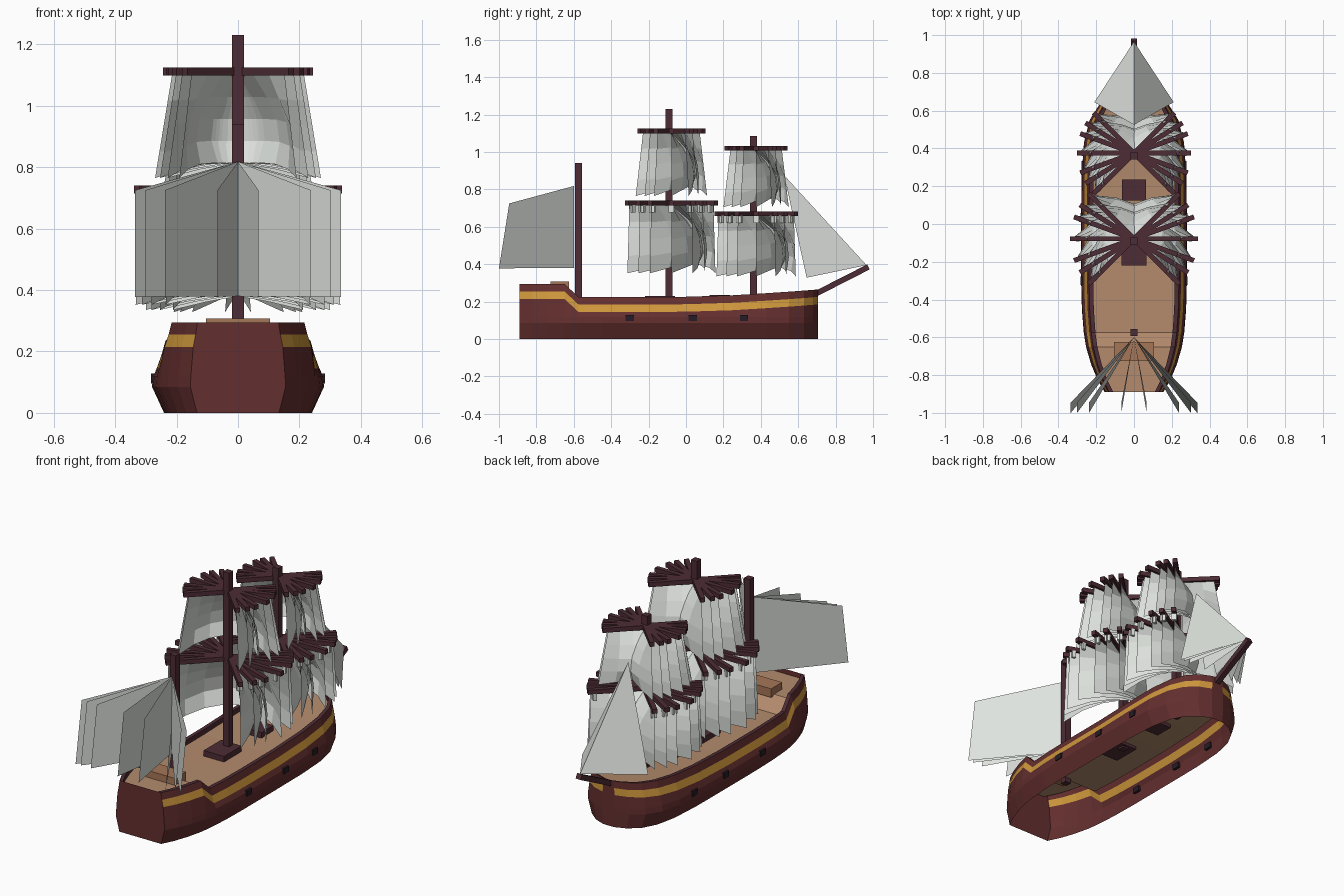
import bpy, bmesh
from math import sin, cos, pi, radians
from mathutils import Matrix, Vector

if "Cube" in bpy.data.objects:
    bpy.data.objects.remove(bpy.data.objects["Cube"])


def mat(name, rgb):
    m = bpy.data.materials.new(name)
    m.diffuse_color = (*[(c / 255) ** 2.2 for c in rgb], 1)
    m.use_nodes = True
    m.node_tree.nodes["Principled BSDF"].inputs["Base Color"].default_value = m.diffuse_color
    return m


MAROON = mat("maroon_planks", (100, 50, 50))
DARK = mat("dark_wood", (78, 48, 56))
PORT = mat("port_black", (42, 34, 42))
GOLD = mat("gold_trim", (205, 150, 62))
DECK = mat("deck_wood", (178, 138, 108))
HATCH = mat("hatch_wood", (165, 118, 88))
SAIL = mat("sail_cloth", (222, 226, 221))


def finish(name, bm, mats):
    me = bpy.data.meshes.new(name)
    bm.to_mesh(me)
    bm.free()
    for m in mats:
        me.materials.append(m)
    ob = bpy.data.objects.new(name, me)
    bpy.context.collection.objects.link(ob)
    return ob


def add_box(bm, centre, size, rot=Matrix()):
    m = rot @ Matrix.Translation(centre) @ Matrix.Diagonal((*size, 1))
    bmesh.ops.create_cube(bm, size=1, matrix=m)


def box(name, centre, size, m):
    bm = bmesh.new()
    add_box(bm, centre, size)
    return finish(name, bm, [m])


# Hull: open-bottomed shell lofted through stations (y, half width, rail height)
STATIONS = [(-.89, .155, .295), (-.82, .195, .295), (-.74, .228, .295), (-.65, .254, .295),
            (-.575, .266, .225), (-.45, .276, .225), (-.3, .28, .225), (0, .28, .226),
            (.25, .278, .234), (.43, .265, .245), (.55, .235, .253), (.63, .185, .259),
            (.68, .115, .263), (.705, .04, .265)]


def section(y, w, top):
    inner = max(w * .85 - .022, .008)
    half = [(w * .86, 0), (w, .085), (w * .99, .118), (w * .94, top - .08),
            (w * .89, top - .04), (w * .85, top), (inner, top), (inner, top - .028)]
    return [Vector((x, y, z)) for x, z in half] + [Vector((-x, y, z)) for x, z in reversed(half)]


bm = bmesh.new()
rings = [[bm.verts.new(p) for p in section(*s)] for s in STATIONS]
strip = [0, 0, 0, 1, 0, 2, 2, 3, 2, 2, 0, 1, 0, 0, 0]
for a, b in zip(rings, rings[1:]):
    for i, k in enumerate(strip):
        bm.faces.new((a[i], b[i], b[i + 1], a[i + 1])).material_index = k
for r in (rings[0], rings[-1]):
    bm.faces.new(r[:6] + r[10:])
bmesh.ops.recalc_face_normals(bm, faces=bm.faces)
finish("hull", bm, [MAROON, GOLD, DARK, DECK])

# Gun ports on both sides
bm = bmesh.new()
for s in (-1, 1):
    for y, x in ((-.3, .274), (.035, .274), (.31, .268)):
        add_box(bm, (s * x, y, .112), (.02, .045, .032))
finish("gun_ports", bm, [PORT])

# Deck fittings
box("main_hatch", (0, -.14, .205), (.13, .16, .05), DARK)
box("fore_hatch", (0, .18, .21), (.125, .11, .05), DARK)
box("stern_hatch", (0, -.675, .282), (.21, .1, .05), HATCH)

# Masts and bowsprit
for name, y, top in (("main_mast", -.09, 1.23), ("fore_mast", .36, 1.085), ("mizzen_mast", -.575, .94)):
    box(name, (0, y, (top + .17) / 2), (.038, .038, top - .17), DARK)
bm = bmesh.new()
add_box(bm, (0, .155, 0), (.032, .33, .03),
        Matrix.Translation((0, .69, .24)) @ Matrix.Rotation(radians(27), 4, 'X'))
finish("bowsprit", bm, [DARK])

# Square rig: each yard and its billowing sail is repeated in a fan about the mast
FAN = [radians(a) for a in (-45, -32, -20, 0, 20, 32, 45)]


def billow(bm, rot, wt, wb, top, bottom, bulge):
    nu, nv = 6, 4
    grid = []
    for j in range(nv + 1):
        v = j / nv
        row = []
        for i in range(nu + 1):
            u = 2 * i / nu - 1
            swell = 1 - u * u
            p = Vector((u * (wt + (wb - wt) * v), bulge * swell * sin(pi * .72 * v),
                        top + (bottom - top) * v + .05 * swell * v))
            row.append(bm.verts.new(rot @ p))
        grid.append(row)
    for a, b in zip(grid, grid[1:]):
        for i in range(nu):
            bm.faces.new((a[i], a[i + 1], b[i + 1], b[i]))


RIG = [("main_lower", -.078, .338, .727, .318, .333, .352, .16, True),
       ("main_upper", -.078, .245, 1.112, .215, .27, .765, .12, False),
       ("fore_lower", .375, .303, .67, .285, .3, .335, .15, True),
       ("fore_upper", .375, .225, 1.02, .195, .247, .705, .11, False)]
for name, y, half, z, wt, wb, foot, bulge, tabs in RIG:
    yards, sails = bmesh.new(), bmesh.new()
    for a in FAN:
        rot = Matrix.Translation((0, y, 0)) @ Matrix.Rotation(a, 4, 'Z')
        add_box(yards, (0, 0, z), (2 * half, .026, .026), rot)
        billow(sails, rot, wt, wb, z - .012, foot, bulge)
        if tabs:
            for s in (-1, 1):
                add_box(sails, (s * half * .88, 0, z - .03), (.02, .03, .04), rot)
    finish(name + "_yards", yards, [DARK])
    finish(name + "_sails", sails, [SAIL])

# Spanker and jib: flat sails swung out to both sides
SWING = [s * k for s in (-1, 1) for k in (.2, .71, .9, 1)]
spanker, jib = bmesh.new(), bmesh.new()
for k in SWING:
    x = .335 * k
    pts = [(0, -.6, .38), (0, -.6, .818), (x, -.945, .725), (x, -1, .378)]
    spanker.faces.new([spanker.verts.new(p) for p in pts])
    pts = [(0, .525, .875), (0, .965, .395), (.21 * k, .645, .328)]
    jib.faces.new([jib.verts.new(p) for p in pts])
finish("spanker_sails", spanker, [SAIL])
finish("jib_sails", jib, [SAIL])
